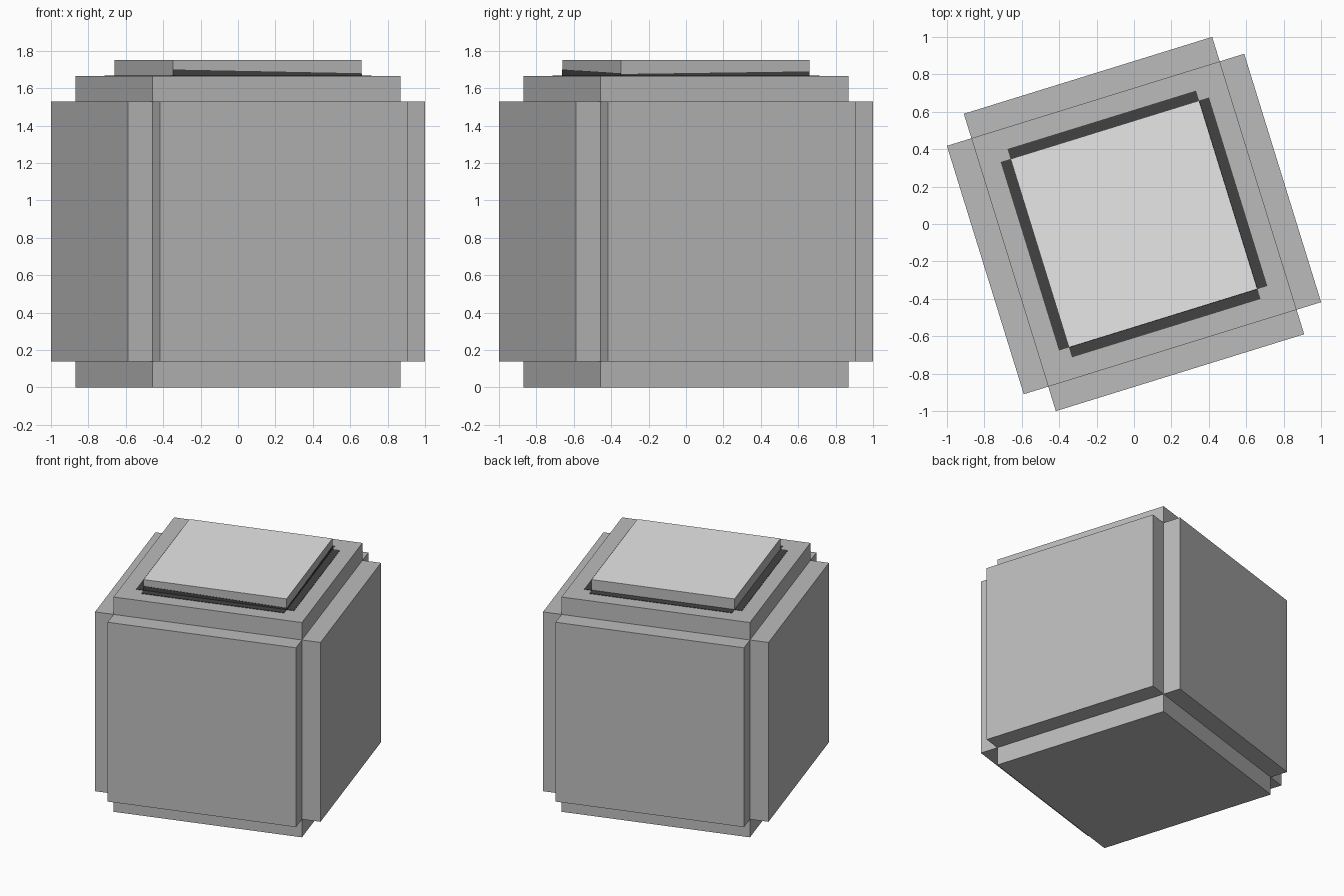
import bpy, bmesh, math
from mathutils import Matrix

cube = bpy.data.objects.get("Cube")
if cube:
    bpy.data.objects.remove(cube, do_unlink=True)

TURN = Matrix.Rotation(math.radians(17.2), 4, 'Z')


def material(name, level):
    m = bpy.data.materials.new(name)
    m.use_nodes = True
    colour = (level, level, level, 1)
    m.diffuse_color = colour
    m.node_tree.nodes["Principled BSDF"].inputs["Base Color"].default_value = colour
    return m


GREY = material("mid grey", 0.5)
LIGHT = material("light grey", 0.8)
DARK = material("dark grey", 0.055)


def box(name, x, y, z, mats, lift=None):
    """Box between ranges x, y, z; lift(x, y) overrides the height of top corners."""
    bm = bmesh.new()
    bmesh.ops.create_cube(bm, size=1)
    for v in bm.verts:
        top = v.co.z > 0
        v.co = [r[c > 0] for r, c in zip((x, y, z), v.co)]
        if lift and top:
            v.co.z = lift(v.co.x, v.co.y)
    bm.normal_update()
    # a second material goes on the upward face
    for f in bm.faces:
        f.material_index = int(len(mats) > 1 and f.normal.z > 0.9)
    bm.transform(TURN)
    mesh = bpy.data.meshes.new(name)
    bm.to_mesh(mesh)
    bm.free()
    for m in mats:
        mesh.materials.append(m)
    ob = bpy.data.objects.new(name, mesh)
    bpy.context.collection.objects.link(ob)
    return ob


def span(half):
    return (-half, half)


INNER, OUTER = span(0.695), span(0.832)
PLATE, RIM = span(0.5275), span(0.583)
LEDGE = 1.665

# Three crossing blocks form the stepped body
box("side_block", OUTER, INNER, (0.14, 1.53), [GREY])
box("front_back_block", INNER, OUTER, (0.14, 1.53), [GREY])
box("upright_block", INNER, INNER, (0, LEDGE), [GREY])

# Dark cross-shaped border lying on the top
box("border_side", RIM, PLATE, (LEDGE - 0.02, LEDGE + 0.003), [DARK])
box("border_front_back", PLATE, RIM, (LEDGE - 0.02, LEDGE + 0.003), [DARK])

# Raised lid with a lighter upper face
box("lid", PLATE, PLATE, (LEDGE - 0.02, 1.75), [GREY, LIGHT])

# Thin tapering gaps painted along two sides of the lid
edge = PLATE[1]
box("front_gap", PLATE, (-edge - 0.002, -edge), (LEDGE, 1.7), [DARK],
    lift=lambda x, y: 1.69 - 0.01 * x / edge)
box("left_gap", (edge, edge + 0.002), PLATE, (LEDGE, 1.7), [DARK],
    lift=lambda x, y: 1.683 + 0.007 * y / edge)
